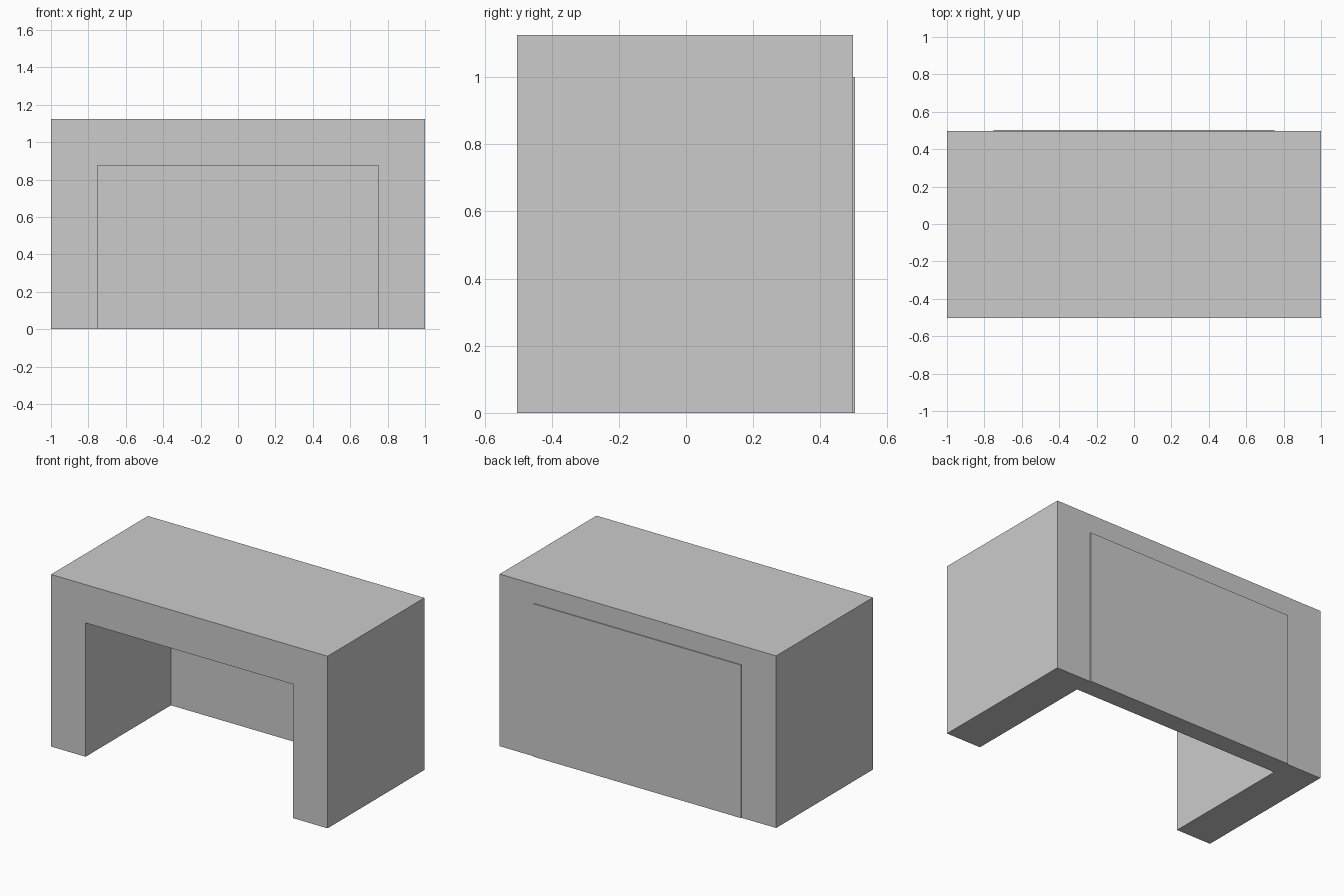
import bpy
import bmesh

if "Cube" in bpy.data.objects:
    bpy.data.objects.remove(bpy.data.objects["Cube"])


def extrude_profile(name, profile, y_front, y_back):
    """Extrude a closed (x, z) outline along y into a solid."""
    bm = bmesh.new()
    face = bm.faces.new([bm.verts.new((x, y_front, z)) for x, z in profile])
    res = bmesh.ops.extrude_face_region(bm, geom=[face], use_keep_orig=True)
    verts = [v for v in res["geom"] if isinstance(v, bmesh.types.BMVert)]
    bmesh.ops.translate(bm, verts=verts, vec=(0, y_back - y_front, 0))
    bmesh.ops.recalc_face_normals(bm, faces=bm.faces)
    mesh = bpy.data.meshes.new(name)
    bm.to_mesh(mesh)
    bm.free()
    obj = bpy.data.objects.new(name, mesh)
    bpy.context.collection.objects.link(obj)
    return obj


W, H = 1.0, 1.125      # outer half width and height
IW, IH = 0.75, 0.875   # opening half width and height

# Desk frame: thick top with two side walls
extrude_profile("desk_frame",
                [(-W, 0), (-IW, 0), (-IW, IH), (IW, IH),
                 (IW, 0), (W, 0), (W, H), (-W, H)],
                -0.503, 0.497)

# Back panel: set between the walls, slightly proud of the back, let into the top
extrude_profile("back_panel",
                [(-IW, 0), (IW, 0), (IW, 1.0), (-IW, 1.0)],
                0.378, 0.503)
